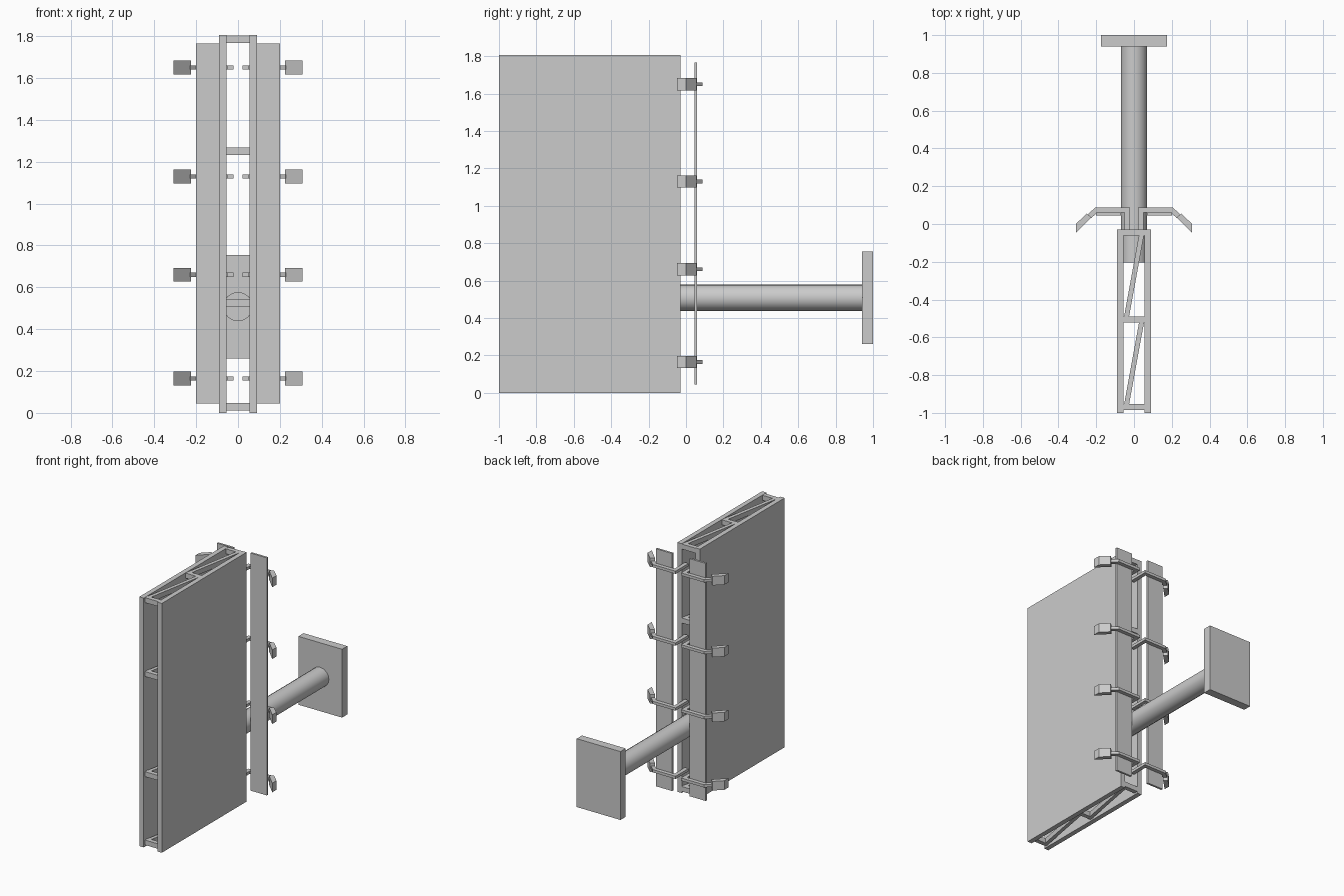
import bpy
import bmesh
from mathutils import Vector

cube = bpy.data.objects.get("Cube")
if cube:
    bpy.data.objects.remove(cube, do_unlink=True)

grey = bpy.data.materials.new("plain grey")
grey.use_nodes = True
color = (0.6, 0.6, 0.6, 1)
grey.diffuse_color = color
grey.node_tree.nodes["Principled BSDF"].inputs["Base Color"].default_value = color


def prism(name, outline, z0, z1):
    """Extrude a plan outline (x, y) from z0 up to z1."""
    bm = bmesh.new()
    face = bm.faces.new([bm.verts.new((x, y, z0)) for x, y in outline])
    top = bmesh.ops.extrude_face_region(bm, geom=[face])["geom"]
    verts = [v for v in top if isinstance(v, bmesh.types.BMVert)]
    bmesh.ops.translate(bm, verts=verts, vec=(0, 0, z1 - z0))
    bmesh.ops.recalc_face_normals(bm, faces=bm.faces)
    mesh = bpy.data.meshes.new(name)
    bm.to_mesh(mesh)
    bm.free()
    mesh.materials.append(grey)
    obj = bpy.data.objects.new(name, mesh)
    bpy.context.collection.objects.link(obj)
    return obj


def box(name, x0, x1, y0, y1, z0, z1):
    return prism(name, [(x0, y0), (x1, y0), (x1, y1), (x0, y1)], z0, z1)


def strut(name, a, b, width, z0, z1):
    """Flat bar running between two plan points."""
    a, b = Vector(a), Vector(b)
    d = (b - a).normalized() * width / 2
    n = Vector((-d.y, d.x))
    return prism(name, [a - n, b - n, b + n, a + n], z0, z1)


# Twin panels and the long strips behind them
for side, s in (("left", 1), ("right", -1)):
    box(f"{side}_panel", s * 0.055, s * 0.09, -1, -0.03, 0, 1.805)
    box(f"{side}_strip", s * 0.07, s * 0.2, 0.045, 0.06, 0.045, 1.765)

# Zigzag truss frames between the panels
for i, z in enumerate((0.03, 0.525, 1.25, 1.785)):
    z0, z1 = z - 0.018, z + 0.018
    for j, y in enumerate((-0.97, -0.505, -0.045)):
        box(f"truss_{i}_crossbar_{j}", -0.055, 0.055, y - 0.016, y + 0.016, z0, z1)
    for j, y in enumerate((-0.97, -0.505)):
        strut(f"truss_{i}_diagonal_{j}", (-0.042, y), (0.042, y + 0.46), 0.026, z0, z1)

# Brackets carrying angled lamp blocks
arm = [(0.022, -0.06), (0.05, -0.06), (0.05, 0.06), (0.195, 0.06), (0.228, 0.03),
       (0.245, 0.05), (0.205, 0.088), (0.022, 0.088)]
lamp = [(0.225, 0.035), (0.25, 0.055), (0.308, 0), (0.308, -0.048)]
for i, z in enumerate((0.165, 0.66, 1.13, 1.65)):
    for side, s in (("left", 1), ("right", -1)):
        prism(f"{side}_bracket_{i}", [(s * x, y) for x, y in arm], z - 0.01, z + 0.01)
        prism(f"{side}_lamp_{i}", [(s * x, y) for x, y in lamp], z - 0.033, z + 0.033)

# Support pole and its mounting plate
bpy.ops.mesh.primitive_cylinder_add(vertices=16, radius=0.07, depth=1.15,
                                    location=(0, 0.37, 0.508), rotation=(1.5708, 0, 0))
pole = bpy.context.object
pole.name = "support_pole"
pole.data.materials.append(grey)
bpy.ops.object.shade_smooth_by_angle()
box("mounting_plate", -0.175, 0.175, 0.94, 1, 0.26, 0.755)
